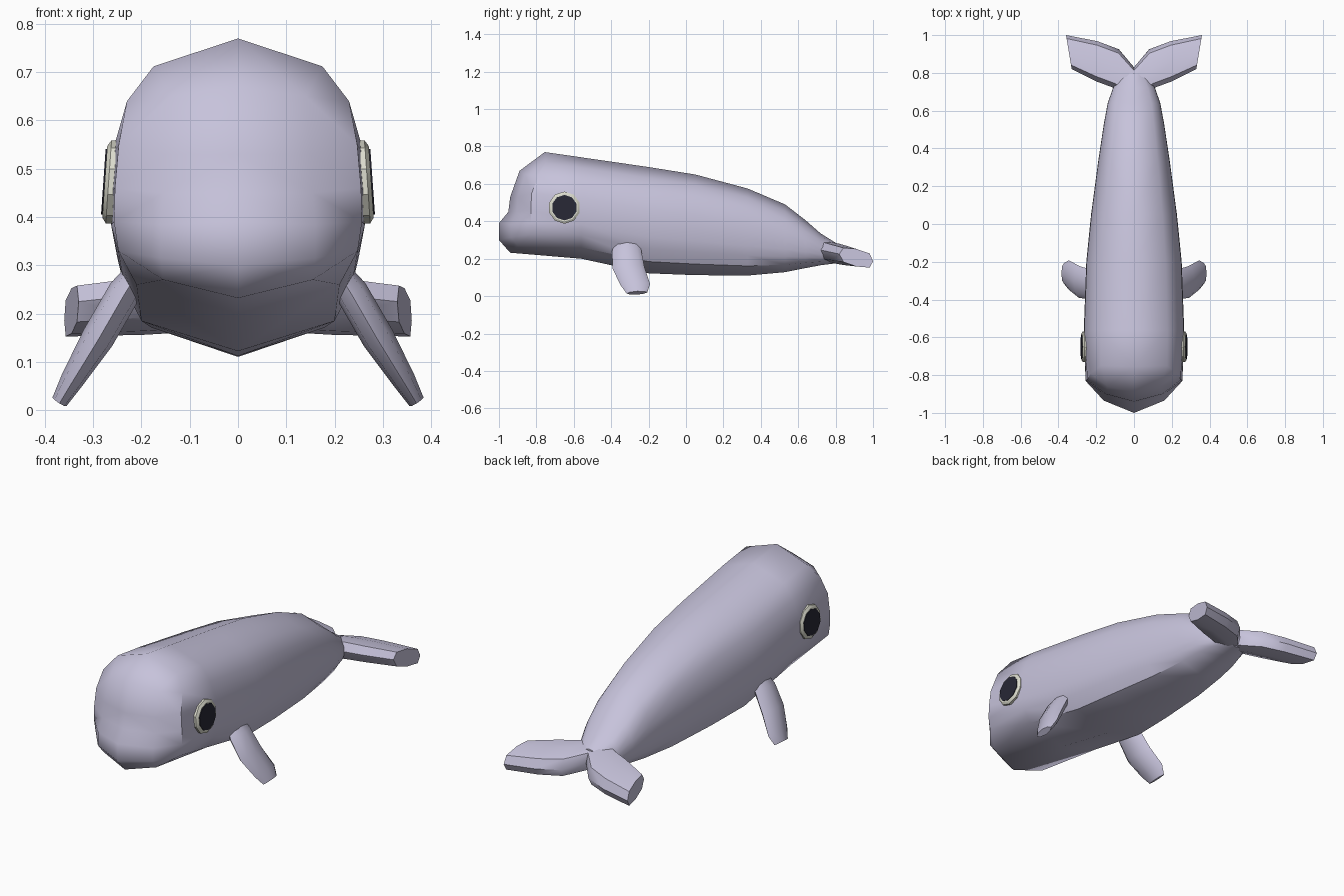
import bpy, bmesh, math
from mathutils import Vector

if "Cube" in bpy.data.objects:
    bpy.data.objects.remove(bpy.data.objects["Cube"])


def material(name, rgb):
    m = bpy.data.materials.new(name)
    m.use_nodes = True
    m.diffuse_color = (*rgb, 1)
    bsdf = m.node_tree.nodes["Principled BSDF"]
    bsdf.inputs["Base Color"].default_value = (*rgb, 1)
    bsdf.inputs["Roughness"].default_value = 0.7
    return m


SKIN = material("lavender skin", (0.57, 0.545, 0.71))
WHITE = material("eye ivory", (0.72, 0.72, 0.62))
DARK = material("pupil dark", (0.02, 0.02, 0.035))


def finish(name, bm, mat, angle=40):
    bmesh.ops.remove_doubles(bm, verts=bm.verts, dist=0.0005)
    bmesh.ops.recalc_face_normals(bm, faces=bm.faces)
    me = bpy.data.meshes.new(name)
    bm.to_mesh(me)
    bm.free()
    me.materials.append(mat)
    ob = bpy.data.objects.new(name, me)
    bpy.context.collection.objects.link(ob)
    bpy.ops.object.select_all(action='DESELECT')
    ob.select_set(True)
    bpy.context.view_layer.objects.active = ob
    bpy.ops.object.shade_smooth_by_angle(angle=math.radians(angle))
    return ob


def skin_rows(bm, rows, closed=False):
    """Join successive rows of equal length with quads."""
    vs = [[bm.verts.new(p) for p in row] for row in rows]
    n = len(rows[0])
    for a, b in zip(vs, vs[1:]):
        for i in range(n if closed else n - 1):
            j = (i + 1) % n
            bm.faces.new((a[i], a[j], b[j], b[i]))
    return vs


# Body: half rings from top centre round to bottom centre, mirrored in x
SECTION = [(0, 1), (.67, .895), (.88, .76), (1, .6), (1.01, .46),
           (1, .34), (.94, .23), (.8, .11), (0, 0)]
# y, half width, top, bottom
RINGS = [(-.56, .263, .742, .20), (-.2, .25, .69, .122), (.05, .225, .65, .112),
         (.33, .188, .575, .11), (.53, .158, .49, .128), (.64, .138, .405, .15),
         (.72, .11, .335, .165), (.80, .07, .285, .175)]
# Head ring, and the centre and middle columns of the face
HEAD = [(0, -.755, .77), (.175, -.75, .712), (.23, -.79, .64), (.247, -.825, .55),
        (.255, -.83, .46), (.257, -.83, .39), (.248, -.83, .33),
        (.155, -.90, .27), (0, -.94, .232)]
CENTRE = [HEAD[0], (0, -.89, .67), (0, -.94, .53), (0, -.95, .45),
          (0, -1.0, .39), (0, -1.0, .30), HEAD[8]]
MIDDLE = [HEAD[1], (.14, -.86, .65), (.15, -.90, .53), (.155, -.905, .45),
          (.16, -.935, .385), (.16, -.935, .315), HEAD[7]]


def build_body():
    bm = bmesh.new()
    for s in (1, -1):
        def mir(pts):
            return [(p[0] * s, p[1], p[2]) for p in pts]
        rows = [HEAD] + [[(w * u, y, b + (t - b) * v) for u, v in SECTION]
                         for y, w, t, b in RINGS]
        vs = skin_rows(bm, [mir(r) for r in rows])
        bm.faces.new(vs[-1])
        # face panel
        skin_rows(bm, [mir(CENTRE), mir(MIDDLE)])
        skin_rows(bm, [mir(MIDDLE[1:6]), mir(HEAD[2:7])])
        for tri in ((HEAD[1], HEAD[2], MIDDLE[1]), (HEAD[7], HEAD[6], MIDDLE[5])):
            bm.faces.new([bm.verts.new(p) for p in mir(tri)])
    # drop the inner wall along the centre line at the tail end
    return finish("body", bm, SKIN, 45)


build_body()


# Tail flukes: swept sections, flat blunt tips
def fluke_section(x_front, x_rear, y0, y1, thick):
    def p(f, h):
        y = y0 + (y1 - y0) * f
        mid = .242 - (y - .74) * .215
        return (x_front + (x_rear - x_front) * f, y, mid + h * thick)
    return [p(0, 0), p(.12, .8), p(.5, 1), p(.9, .8), p(1, 0),
            p(.9, -.8), p(.5, -1), p(.12, -.8)]


def build_fluke(name, s):
    secs = [fluke_section(0, 0, .66, .83, .055),
            fluke_section(.105, .08, .72, .925, .055),
            fluke_section(.20, .195, .755, .968, .052),
            fluke_section(.33, .36, .82, 1.0, .047)]
    bm = bmesh.new()
    vs = skin_rows(bm, [[(x * s, y, z) for x, y, z in r] for r in secs], True)
    bm.faces.new(vs[0])
    bm.faces.new(vs[-1])
    finish(name, bm, SKIN, 45)


# Flippers: flattened tubes slanting out and down
def build_flipper(name, s):
    stations = [((.20, -.315, .30), .06, .022), ((.235, -.318, .245), .078, .034),
                ((.29, -.307, .15), .085, .034), ((.345, -.27, .06), .078, .024),
                ((.37, -.262, .017), .055, .017)]
    normal = Vector((.85, 0, .53))
    chord = Vector((0, 1, .06))
    rows = []
    for c, half, thick in stations:
        ring = []
        for k in range(8):
            a = math.tau * k / 8
            q = Vector(c) + chord * half * math.cos(a) + normal * thick * math.sin(a)
            ring.append((q.x * s, q.y, q.z))
        rows.append(ring)
    bm = bmesh.new()
    vs = skin_rows(bm, rows, True)
    bm.faces.new(vs[0])
    bm.faces.new(vs[-1])
    finish(name, bm, SKIN, 50)


# Eyes: ten-sided bevelled disc with a thin dark plate on it
def build_disc(name, s, profile, mat):
    bm = bmesh.new()
    rows = []
    for r, x in profile:
        rows.append([])
        for k in range(10):
            a = math.tau * (k + .5) / 10
            z = r * math.sin(a)
            rows[-1].append((s * (x - .07 * z), -.65 + r * math.cos(a), .473 + z))
    vs = skin_rows(bm, rows, True)
    bm.faces.new(vs[0])
    bm.faces.new(vs[-1])
    finish(name, bm, mat, 30)


for side, s in (("left", 1), ("right", -1)):
    build_fluke(side + "_fluke", s)
    build_flipper(side + "_flipper", s)
    build_disc(side + "_eye", s, [(.086, .235), (.086, .268), (.074, .276)], WHITE)
    build_disc(side + "_pupil", s, [(.068, .274), (.068, .279)], DARK)
